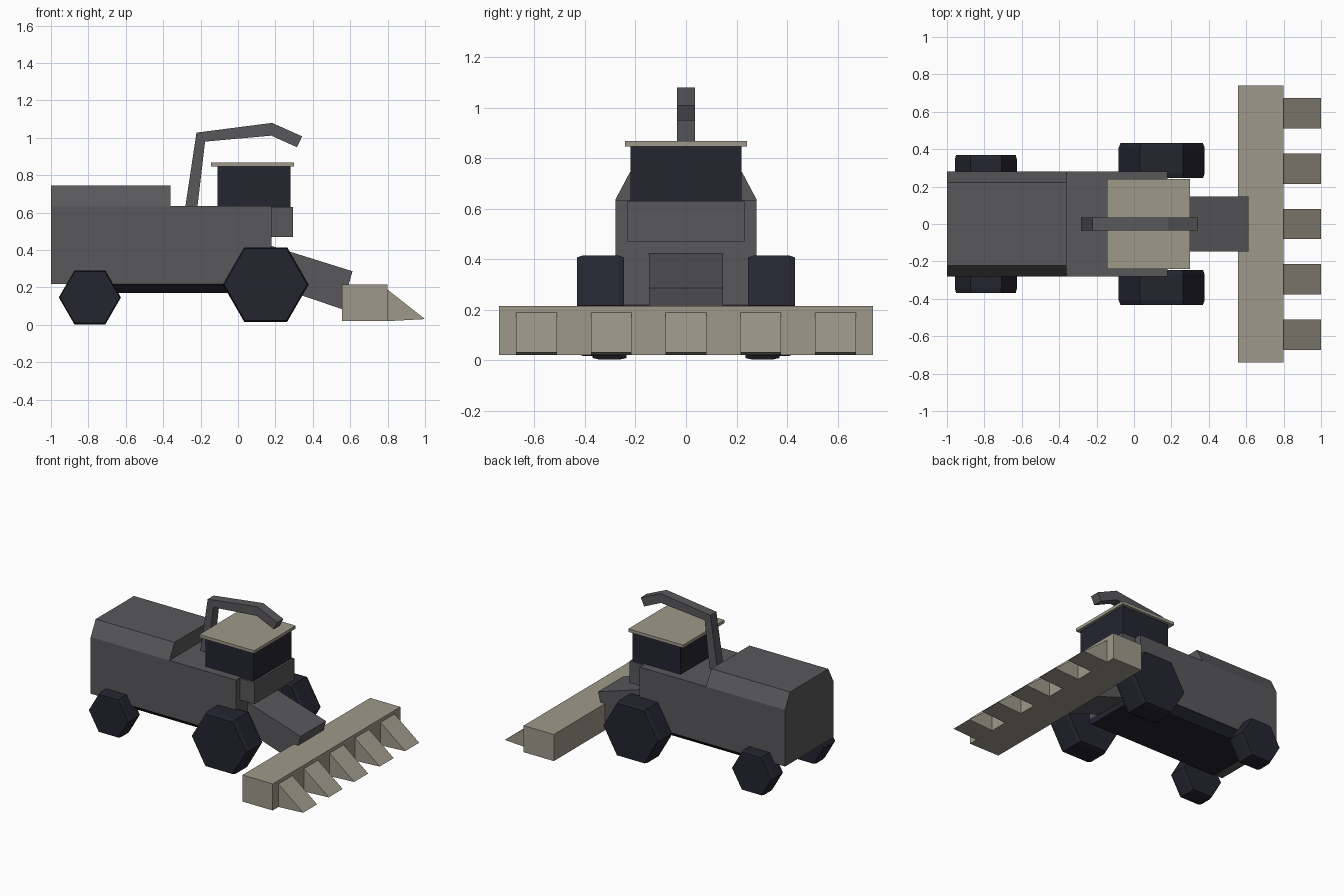
import bpy, bmesh
from math import cos, sin, pi

cube = bpy.data.objects.get("Cube")
if cube:
    bpy.data.objects.remove(cube, do_unlink=True)


def make_material(name, rgb):
    mat = bpy.data.materials.new(name)
    mat.use_nodes = True
    mat.diffuse_color = (*rgb, 1)
    mat.node_tree.nodes["Principled BSDF"].inputs["Base Color"].default_value = (*rgb, 1)
    return mat


grey = make_material("body grey", (0.098, 0.098, 0.105))
dark = make_material("dark navy", (0.018, 0.018, 0.030))
beige = make_material("beige", (0.34, 0.32, 0.255))


def loft(name, rings, mat):
    """Skin a stack of equal-length rings and cap both ends."""
    bm = bmesh.new()
    loops = [[bm.verts.new(p) for p in ring] for ring in rings]
    n = len(loops[0])
    for a, b in zip(loops, loops[1:]):
        for i in range(n):
            j = (i + 1) % n
            bm.faces.new((a[i], a[j], b[j], b[i]))
    bm.faces.new(loops[0])
    bm.faces.new(loops[-1])
    bmesh.ops.recalc_face_normals(bm, faces=bm.faces)
    mesh = bpy.data.meshes.new(name)
    bm.to_mesh(mesh)
    bm.free()
    mesh.materials.append(mat)
    obj = bpy.data.objects.new(name, mesh)
    bpy.context.collection.objects.link(obj)
    return obj


def side_profile(name, points, half, mat, y=0):
    """Extrude an x-z outline across the width."""
    return loft(name, [[(x, y + s * half, z) for x, z in points] for s in (-1, 1)], mat)


def block(name, x0, x1, z0, z1, half, mat, top_half=None):
    """Box with an optionally different half width at the top."""
    def ring(z, h):
        return [(x0, -h, z), (x1, -h, z), (x1, h, z), (x0, h, z)]
    return loft(name, [ring(z0, half), ring(z1, top_half or half)], mat)


def wheel(name, x, z, radius, y_in, y_out, side):
    """Six-sided wheel with chamfered rims."""
    rings = []
    for y, r in ((y_in, 0.96), (y_in + 0.025, 1), (y_out - 0.025, 1), (y_out, 0.96)):
        rings.append([(x + radius * r * cos(k * pi / 3), side * y,
                       z + radius * r * sin(k * pi / 3)) for k in range(6)])
    return loft(name, rings, dark)


# Body, grain tank and underside
block("body", -1, 0.18, 0.22, 0.635, 0.28, grey)
block("grain_tank", -1, -0.36, 0.635, 0.745, 0.28, grey, 0.222)
block("chassis", -0.88, 0.18, 0.17, 0.22, 0.22, dark, 0.275)

# Cab
block("cab_base", 0.17, 0.295, 0.47, 0.63, 0.232, grey)
block("cab_glass", -0.11, 0.28, 0.628, 0.847, 0.22, dark)
block("cab_roof", -0.145, 0.3, 0.846, 0.868, 0.241, beige)

# Unloading spout
side_profile("unloading_spout", [(-0.282, 0.63), (-0.222, 1.028), (0.182, 1.08), (0.343, 1.008),
                                 (0.315, 0.95), (0.178, 1.012), (-0.176, 0.98), (-0.217, 0.63)],
             0.035, grey)

# Feeder and cutting header
side_profile("feeder", [(0.17, 0.425), (0.612, 0.287), (0.555, 0.085), (0.17, 0.215)], 0.147, grey)
block("header", 0.555, 0.8, 0.02, 0.215, 0.74, beige)
for i in range(-2, 3):
    side_profile(f"header_tooth_{i + 3}", [(0.798, 0.19), (1, 0.031), (0.798, 0.02)],
                 0.081, beige, i * 0.296)

# Wheels
for label, side in (("left", 1), ("right", -1)):
    wheel(f"large_wheel_{label}", 0.148, 0.216, 0.23, 0.245, 0.432, side)
    wheel(f"small_wheel_{label}", -0.792, 0.147, 0.166, 0.235, 0.37, side)
